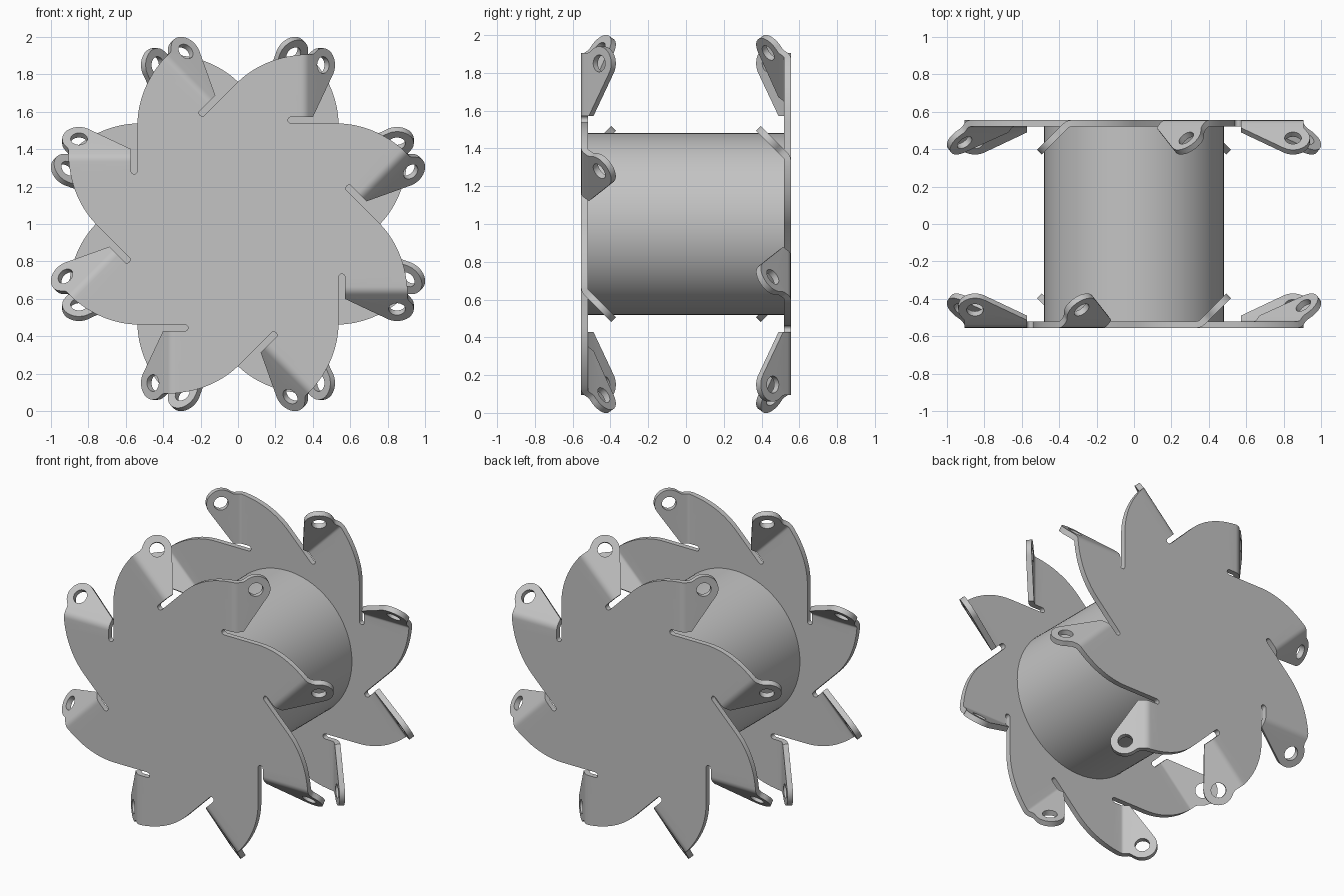
import bpy, bmesh
from math import sin, cos, pi, radians
from mathutils import Matrix, Vector

if "Cube" in bpy.data.objects:
    bpy.data.objects.remove(bpy.data.objects["Cube"])

STEEL = bpy.data.materials.new("steel_grey")
STEEL.use_nodes = True
STEEL.diffuse_color = (0.55, 0.55, 0.55, 1)
STEEL.node_tree.nodes["Principled BSDF"].inputs["Base Color"].default_value = (0.55, 0.55, 0.55, 1)

COUNT = 8               # blades per plate
FACE_Y, THICK = -0.555, 0.035
BEND_X, BEND_R, BEND_A = 0.335, 0.06, pi / 4
BEND_LEN = BEND_R * BEND_A
SLOT_Y, SLOT_R, SLOT_X = 0.555, 0.0175, 0.285
LOW, HIGH = SLOT_Y + SLOT_R, 0.905
EYE = Vector((0.157, 0.85))


def arc(center, radius, start, end, steps):
    """Points on an arc, angles in degrees."""
    angles = [radians(start + (end - start) * i / steps) for i in range(steps + 1)]
    return [(center[0] + radius * cos(a), center[1] + radius * sin(a)) for a in angles]


def bent(s, v):
    """Map a point at distance s past the bend start onto the folded tab."""
    a = min(s / BEND_R, BEND_A)
    rest = max(s - BEND_LEN, 0)
    return Vector((BEND_X + BEND_R * sin(a) + rest * cos(a),
                   BEND_R * (1 - cos(a)) + rest * sin(a), v))


def loop_edges(bm, points):
    verts = [bm.verts.new(p) for p in points]
    return [bm.edges.new((a, b)) for a, b in zip(verts, verts[1:] + verts[:1])]


def fill(bm, *loops):
    edges = [e for points in loops for e in loop_edges(bm, points)]
    bmesh.ops.triangle_fill(bm, use_beauty=True, edges=edges)


def sector_outline():
    """Blade back curve, bend line and rounded relief slot of one blade."""
    a, b, c = Vector((0, 0.76)), Vector((0.13, 0.885)), Vector((BEND_X, HIGH))
    curve = [a * (1 - t) ** 2 + b * 2 * t * (1 - t) + c * t * t
             for t in (i / 12 for i in range(13))]
    slot = arc((SLOT_X, SLOT_Y), SLOT_R, 90, 270, 8)
    return [Vector((p[0], 0, p[1])) for p in curve + [(BEND_X, LOW)] + slot]


def finish(obj):
    obj.data.materials.append(STEEL)
    bpy.ops.object.select_all(action='DESELECT')
    obj.select_set(True)
    bpy.context.view_layer.objects.active = obj
    for mod in list(obj.modifiers):
        bpy.ops.object.modifier_apply(modifier=mod.name)
    bpy.ops.object.shade_smooth_by_angle(angle=radians(30))


def make_plate(name, turn):
    bm = bmesh.new()
    turns = [Matrix.Rotation(2 * pi * i / COUNT, 3, 'Y') for i in range(COUNT)]
    # Flat star-shaped disc
    fill(bm, [m @ p for m in turns for p in sector_outline()])
    # Folded tabs with a rounded eye
    tab = [(BEND_LEN, LOW), (0.08, LOW)] + arc(EYE, 0.09, -33, 125, 16)
    tab += [(0.086, 0.91), (0.07, HIGH), (BEND_LEN, HIGH)]
    hole = arc(EYE, 0.045, 0, 345, 23)
    steps = [BEND_LEN * i / 5 for i in range(6)]
    for m in turns:
        fill(bm, [m @ bent(*p) for p in tab], [m @ bent(*p) for p in hole])
        for s0, s1 in zip(steps, steps[1:]):
            quad = ((s0, LOW), (s1, LOW), (s1, HIGH), (s0, HIGH))
            bm.faces.new([bm.verts.new(m @ bent(*p)) for p in quad])
    bmesh.ops.remove_doubles(bm, verts=bm.verts, dist=0.0005)
    bmesh.ops.recalc_face_normals(bm, faces=bm.faces)
    if sum(f.normal.y * f.calc_area() for f in bm.faces) > 0:
        bmesh.ops.reverse_faces(bm, faces=bm.faces)
    bmesh.ops.translate(bm, verts=bm.verts, vec=(0, FACE_Y, 1))
    bmesh.ops.rotate(bm, verts=bm.verts, matrix=Matrix.Rotation(turn, 3, 'Z'))
    mesh = bpy.data.meshes.new(name)
    bm.to_mesh(mesh)
    bm.free()
    obj = bpy.data.objects.new(name, mesh)
    bpy.context.collection.objects.link(obj)
    # Sheet thickness goes inward
    solid = obj.modifiers.new("thickness", 'SOLIDIFY')
    solid.thickness, solid.offset, solid.use_even_offset = THICK, -1, True
    finish(obj)


make_plate("front_plate", 0)
make_plate("back_plate", pi)

# Drum between the plates
bpy.ops.mesh.primitive_cylinder_add(vertices=96, radius=0.482, depth=2 * (-FACE_Y - THICK),
                                    location=(0, 0, 1), rotation=(pi / 2, 0, 0))
drum = bpy.context.object
drum.name = "drum"
finish(drum)
